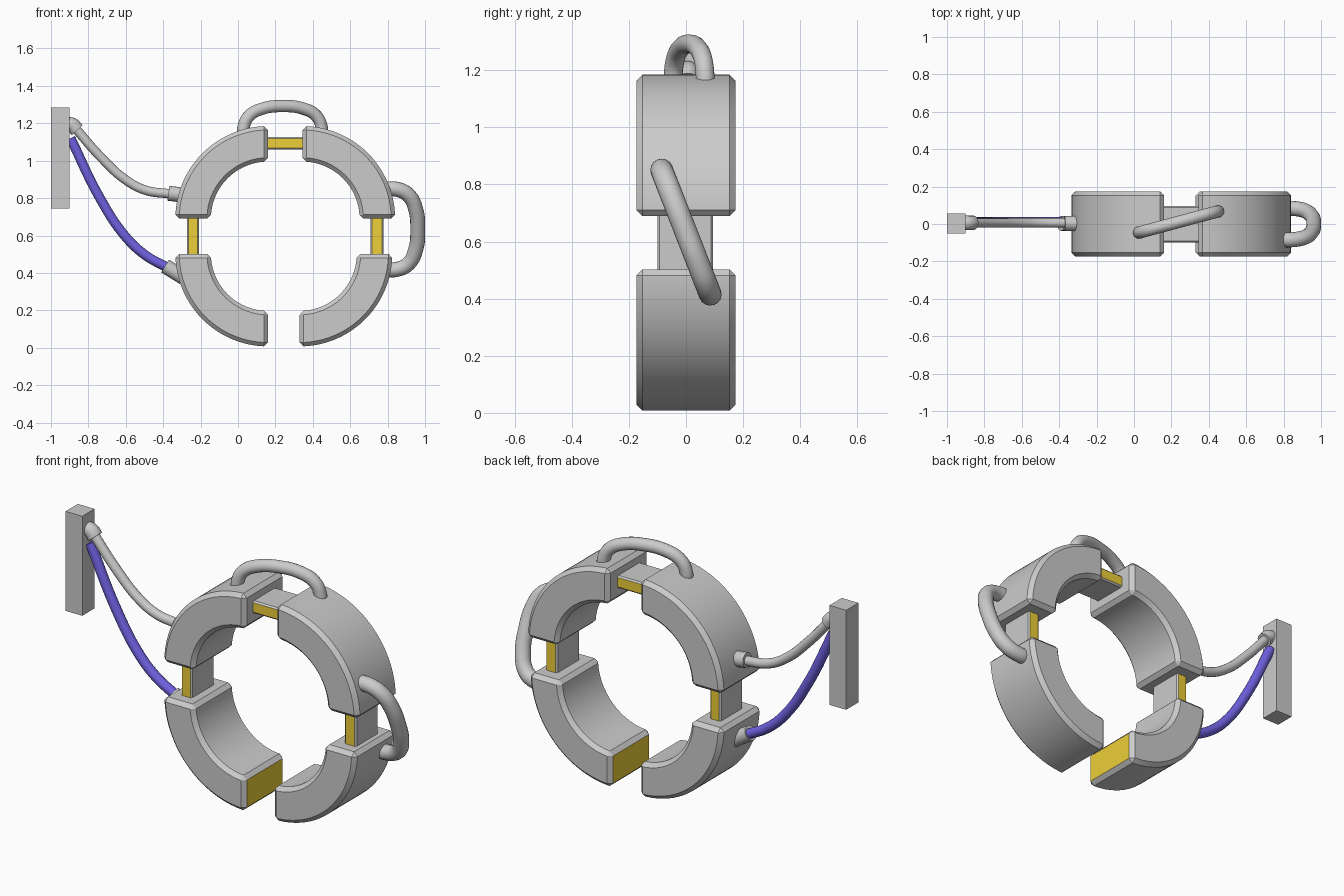
import bpy, bmesh, math
from mathutils import Vector

if "Cube" in bpy.data.objects:
    bpy.data.objects.remove(bpy.data.objects["Cube"])


def material(name, color):
    m = bpy.data.materials.new(name)
    m.diffuse_color = color
    m.use_nodes = True
    m.node_tree.nodes["Principled BSDF"].inputs["Base Color"].default_value = m.diffuse_color
    return m


GREY = material("grey", (0.6, 0.6, 0.6, 1))
GOLD = material("gold", (0.85, 0.62, 0.04, 1))
BLUE = material("blue", (0.16, 0.12, 0.75, 1))


def activate(o):
    bpy.ops.object.select_all(action='DESELECT')
    o.select_set(True)
    bpy.context.view_layer.objects.active = o


def finish(name, bm, gold_test=None, chamfer=0.0):
    """Chamfer the sharp edges, paint chosen faces gold and make the object."""
    bmesh.ops.recalc_face_normals(bm, faces=bm.faces)
    if chamfer:
        sharp = [e for e in bm.edges if e.calc_face_angle(0) > 0.6]
        bmesh.ops.bevel(bm, geom=sharp, offset=chamfer, segments=1, affect='EDGES')
    bm.normal_update()
    me = bpy.data.meshes.new(name)
    if gold_test:
        me.materials.append(GREY)
        me.materials.append(GOLD)
        for f in bm.faces:
            f.material_index = int(gold_test(f))
    bm.to_mesh(me)
    bm.free()
    o = bpy.data.objects.new(name, me)
    bpy.context.collection.objects.link(o)
    activate(o)
    bpy.ops.object.shade_smooth_by_angle(angle=math.radians(25))
    return o


def ring_segment(name, cx, cz, sx, sz, gold=False, outer=0.495, inner=0.305, n=24):
    """Quarter ring around (cx, cz); sx and sz choose the quadrant."""
    bm = bmesh.new()
    rows = []
    for i in range(n + 1):
        a = math.pi / 2 * i / n
        c, s = sx * math.cos(a), sz * math.sin(a)
        rows.append([bm.verts.new((cx + r * c, y, cz + r * s))
                     for r, y in ((inner, -0.174), (outer, -0.174),
                                  (outer, 0.174), (inner, 0.174))])
    for p, q in zip(rows, rows[1:]):
        for k in range(4):
            bm.faces.new((p[k], p[k - 1], q[k - 1], q[k]))
    bm.faces.new(rows[0])
    bm.faces.new(rows[-1])
    test = (lambda f: abs(f.calc_center_median().x - cx) < 0.001) if gold else None
    return finish(name, bm, test, 0.021)


def box(name, lo, hi, gold=False, chamfer=0.0):
    bm = bmesh.new()
    bmesh.ops.create_cube(bm, size=1)
    lo, hi = Vector(lo), Vector(hi)
    for v in bm.verts:
        v.co = (lo + hi) / 2 + Vector([a * b for a, b in zip(v.co, hi - lo)])
    test = (lambda f: abs(f.normal.y) > 0.99) if gold else None
    return finish(name, bm, test, chamfer)


def tube(name, points, radius, mat=None):
    """Round tube along a smooth path."""
    cu = bpy.data.curves.new(name, 'CURVE')
    cu.dimensions = '3D'
    cu.bevel_depth = radius
    cu.bevel_resolution = 6
    cu.resolution_u = 8
    cu.use_fill_caps = True
    sp = cu.splines.new('BEZIER')
    sp.bezier_points.add(len(points) - 1)
    for b, p in zip(sp.bezier_points, points):
        b.co = p
        b.handle_left_type = b.handle_right_type = 'AUTO'
    if mat:
        cu.materials.append(mat)
    o = bpy.data.objects.new(name, cu)
    bpy.context.collection.objects.link(o)
    activate(o)
    bpy.ops.object.convert(target='MESH')
    bpy.ops.object.shade_smooth_by_angle(angle=math.radians(40))
    return o


# Four quarter-ring segments; the lower pair has gold contact faces at the gap
ring_segment("upper_left_segment", 0.16, 0.69, -1, 1)
ring_segment("upper_right_segment", 0.345, 0.69, 1, 1)
ring_segment("lower_left_segment", 0.16, 0.502, -1, -1, gold=True)
ring_segment("lower_right_segment", 0.33, 0.502, 1, -1, gold=True)

# Connecting blocks with gold front and back faces
box("left_link", (-0.273, -0.1, 0.48), (-0.208, 0.095, 0.71), True, 0.008)
box("right_link", (0.708, -0.1, 0.48), (0.778, 0.095, 0.71), True, 0.008)
box("top_link", (0.14, -0.1, 1.06), (0.365, 0.095, 1.127), True, 0.008)

# Wall post
box("post", (-1.0, -0.05, 0.745), (-0.9, 0.055, 1.285))

# Looped cables bridging neighbouring segments
top_path = [(0.03, 1.12), (0.03, 1.18), (0.06, 1.24), (0.13, 1.278), (0.238, 1.292),
            (0.35, 1.278), (0.418, 1.24), (0.447, 1.18), (0.447, 1.12)]
tube("top_loop_cable",
     [(x, -0.045 + 0.112 * (x - 0.03) / 0.417, z) for x, z in top_path], 0.033)
side_path = [(0.76, 0.845), (0.85, 0.847), (0.912, 0.815), (0.95, 0.74), (0.961, 0.632),
             (0.95, 0.525), (0.912, 0.45), (0.85, 0.419), (0.76, 0.42)]
tube("side_loop_cable",
     [(x, 0.083 - 0.166 * (z - 0.42) / 0.425, z) for x, z in side_path], 0.04)

# Hanging cables from the post and their sockets
tube("grey_cable", [(x, 0.006, z) for x, z in
     [(-0.875, 1.18), (-0.738, 1.024), (-0.604, 0.90), (-0.497, 0.843), (-0.36, 0.822)]], 0.025)
tube("blue_cable", [(x, 0.011, z) for x, z in
     [(-0.895, 1.12), (-0.738, 0.80), (-0.604, 0.597), (-0.497, 0.496), (-0.375, 0.427)]],
     0.026, BLUE)
tube("post_socket", [(-0.91, 0.006, 1.195), (-0.885, 0.006, 1.19), (-0.86, 0.006, 1.163)], 0.039)
tube("grey_cable_socket", [(-0.372, 0.003, 0.826), (-0.29, 0.003, 0.815)], 0.04)
tube("blue_cable_socket", [(-0.39, 0.003, 0.437), (-0.29, 0.003, 0.375)], 0.04)
